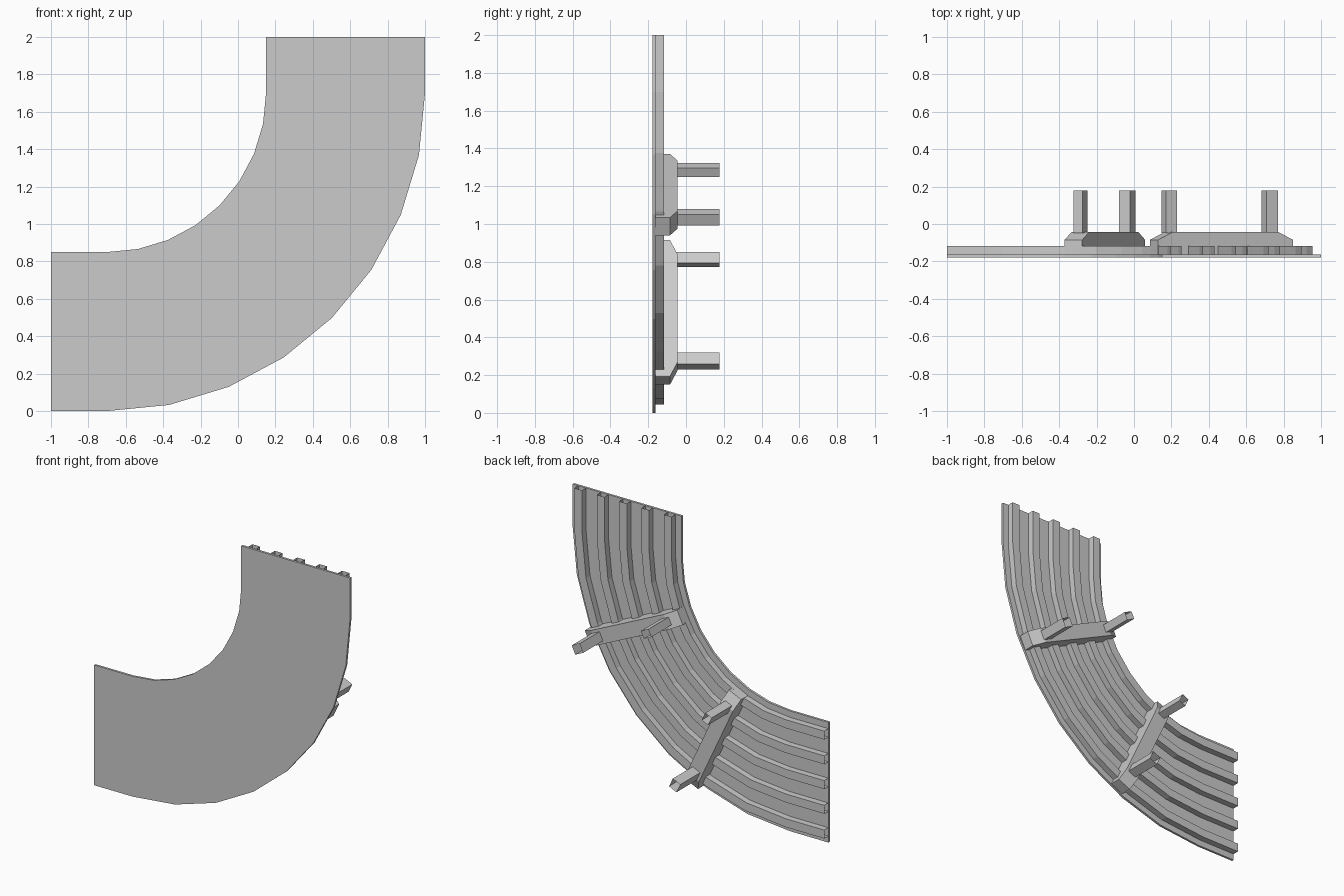
import bpy, bmesh
from math import sin, cos, radians

if "Cube" in bpy.data.objects:
    bpy.data.objects.remove(bpy.data.objects["Cube"])

CX, CZ = -0.7, 1.7            # centre of the quarter bend
R_IN, R_OUT = 0.85, 1.70
SEGS, STRAIGHT = 8, 0.3
Y_FRONT, Y_SHEET, Y_RIB, Y_BRACE, Y_END = -0.178, -0.162, -0.117, -0.044, 0.178


def at(r, deg, t=0.0, run=0.0):
    """World x, z at radius r and bend angle, shifted t along the tangent."""
    a = radians(deg)
    return (CX + r * sin(a) + (t + run) * cos(a), CZ - r * cos(a) + (t + run) * sin(a))


def finish(name, bm):
    bmesh.ops.recalc_face_normals(bm, faces=bm.faces)
    me = bpy.data.meshes.new(name)
    bm.to_mesh(me)
    bm.free()
    ob = bpy.data.objects.new(name, me)
    bpy.context.collection.objects.link(ob)
    return ob


def loft(name, loops, closed=True, caps=(True, True)):
    """Bridge a list of equal point loops into a surface."""
    bm = bmesh.new()
    rings = [[bm.verts.new(p) for p in loop] for loop in loops]
    n = len(rings[0])
    for a, b in zip(rings, rings[1:]):
        for i in range(n if closed else n - 1):
            j = (i + 1) % n
            bm.faces.new((a[i], a[j], b[j], b[i]))
    for ring, cap in zip((rings[0], rings[-1]), caps):
        if cap:
            bm.faces.new(ring)
    return finish(name, bm)


def sweep(name, profile, closed, caps):
    """Run an (r, y) profile along straight, bend, straight."""
    stations = [(0, -STRAIGHT)]
    stations += [(90 * i / SEGS, 0) for i in range(SEGS + 1)]
    stations += [(90, STRAIGHT)]
    loops = []
    for deg, run in stations:
        loop = []
        for r, y in profile:
            x, z = at(r, deg, run=run)
            loop.append((x, y, z))
        loops.append(loop)
    return loft(name, loops, closed, caps)


# Curved face sheet
sweep("face_sheet", [(R_IN, Y_FRONT), (R_OUT, Y_FRONT), (R_OUT, Y_SHEET), (R_IN, Y_SHEET)],
      True, (True, True))

# Five stiffening channels on the back, open at the ends
MARGIN, RIB_W = 0.045, 0.06
pitch = (R_OUT - R_IN - 2 * MARGIN - RIB_W) / 4
for i in range(5):
    r = R_IN + MARGIN + i * pitch
    sweep(f"rib_{i + 1}", [(r, Y_SHEET), (r, Y_RIB), (r + RIB_W, Y_RIB), (r + RIB_W, Y_SHEET)],
          False, (False, False))


def brace(name, deg):
    """Radial bar with chamfered ends."""
    r0, r1, c, h = 0.89, 1.687, 0.085, 0.052
    outline = [(r0, Y_SHEET), (r0, -0.085), (r0 + c, Y_BRACE),
               (r1 - c, Y_BRACE), (r1, -0.085), (r1, Y_SHEET)]
    loops = []
    for t in (-h, h):
        loops.append([(at(r, deg, t)[0], y, at(r, deg, t)[1]) for r, y in outline])
    loft(name, loops)


def leg(name, deg, r, a, b):
    """Rectangular tube pointing backwards, open at its far end."""
    corners = [(r - a, -b), (r + a, -b), (r + a, b), (r - a, b)]
    loops = []
    for y in (Y_BRACE - 0.005, Y_END):
        loops.append([(at(q, deg, t)[0], y, at(q, deg, t)[1]) for q, t in corners])
    loft(name, loops, True, (True, False))


# Two cross braces, each carrying two mounting legs
for side, deg in (("lower", 25), ("upper", 65)):
    brace(f"{side}_brace", deg)
    leg(f"{side}_inner_leg", deg, 0.98, 0.032, 0.027)
    leg(f"{side}_outer_leg", deg, 1.572, 0.034, 0.032)
